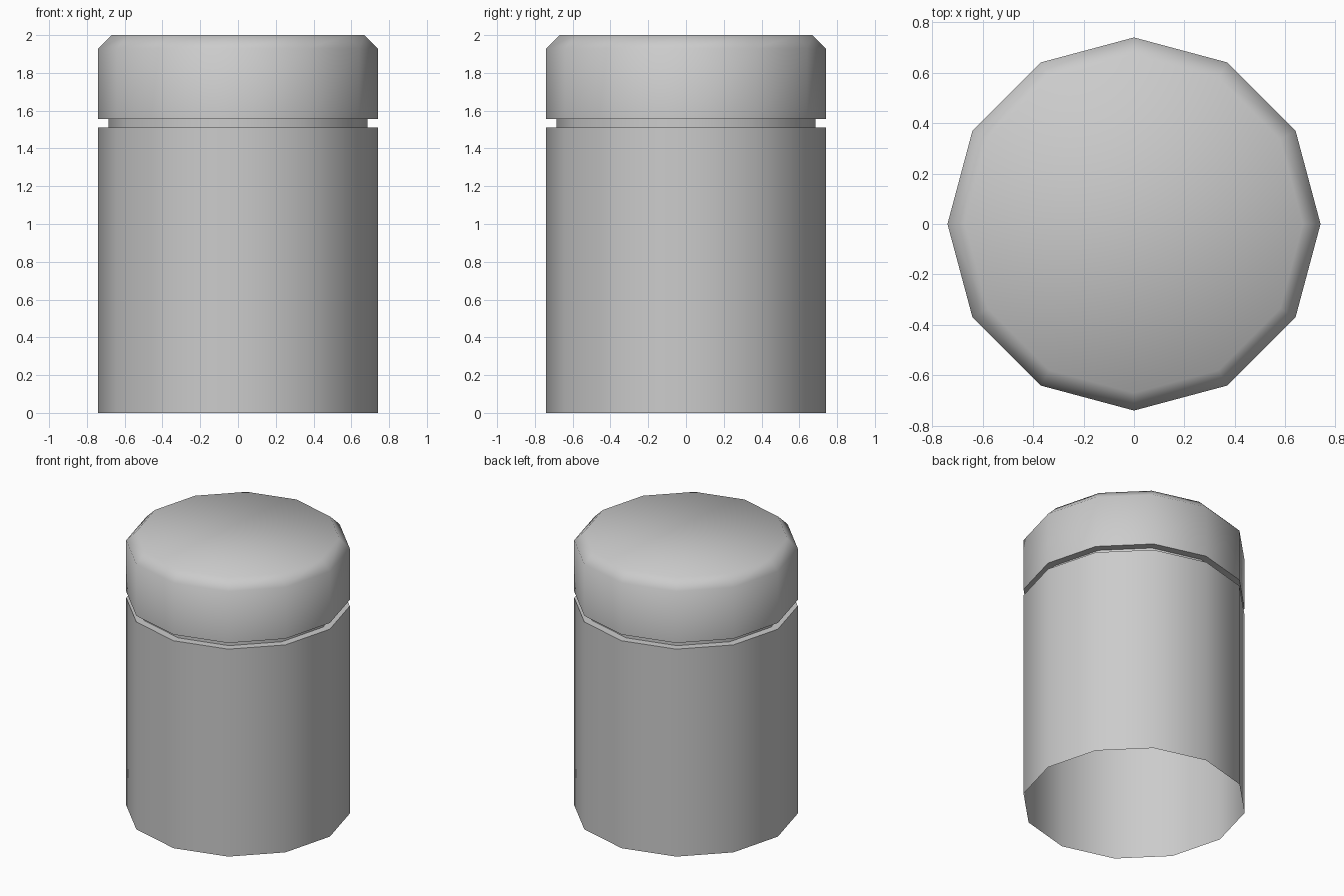
import bpy, bmesh, math

if "Cube" in bpy.data.objects:
    bpy.data.objects.remove(bpy.data.objects["Cube"])

SIDES = 12


def lathe(name, profile, cap_top=False):
    """Revolve (radius, z) points into a 12-sided shell."""
    bm = bmesh.new()
    rings = []
    for r, z in profile:
        rings.append([bm.verts.new((r * math.cos(math.tau * i / SIDES),
                                    r * math.sin(math.tau * i / SIDES), z))
                      for i in range(SIDES)])
    for low, high in zip(rings, rings[1:]):
        for i in range(SIDES):
            j = (i + 1) % SIDES
            bm.faces.new((low[i], low[j], high[j], high[i]))
    if cap_top:
        bm.faces.new(rings[-1])
    mesh = bpy.data.meshes.new(name)
    bm.to_mesh(mesh)
    bm.free()
    obj = bpy.data.objects.new(name, mesh)
    bpy.context.collection.objects.link(obj)
    bpy.ops.object.select_all(action='DESELECT')
    obj.select_set(True)
    bpy.context.view_layer.objects.active = obj
    # chamfer stays soft, groove edges stay sharp
    bpy.ops.object.shade_smooth_by_angle(angle=math.radians(60))
    return obj


# Container wall, open underneath, with the recessed neck
lathe("container_body", [(0.74, 0), (0.74, 1.51), (0.685, 1.51), (0.685, 1.555)])

# Lid with underside lip and chamfered top
lathe("lid", [(0.685, 1.555), (0.74, 1.555), (0.74, 1.93), (0.67, 2.0)], cap_top=True)
